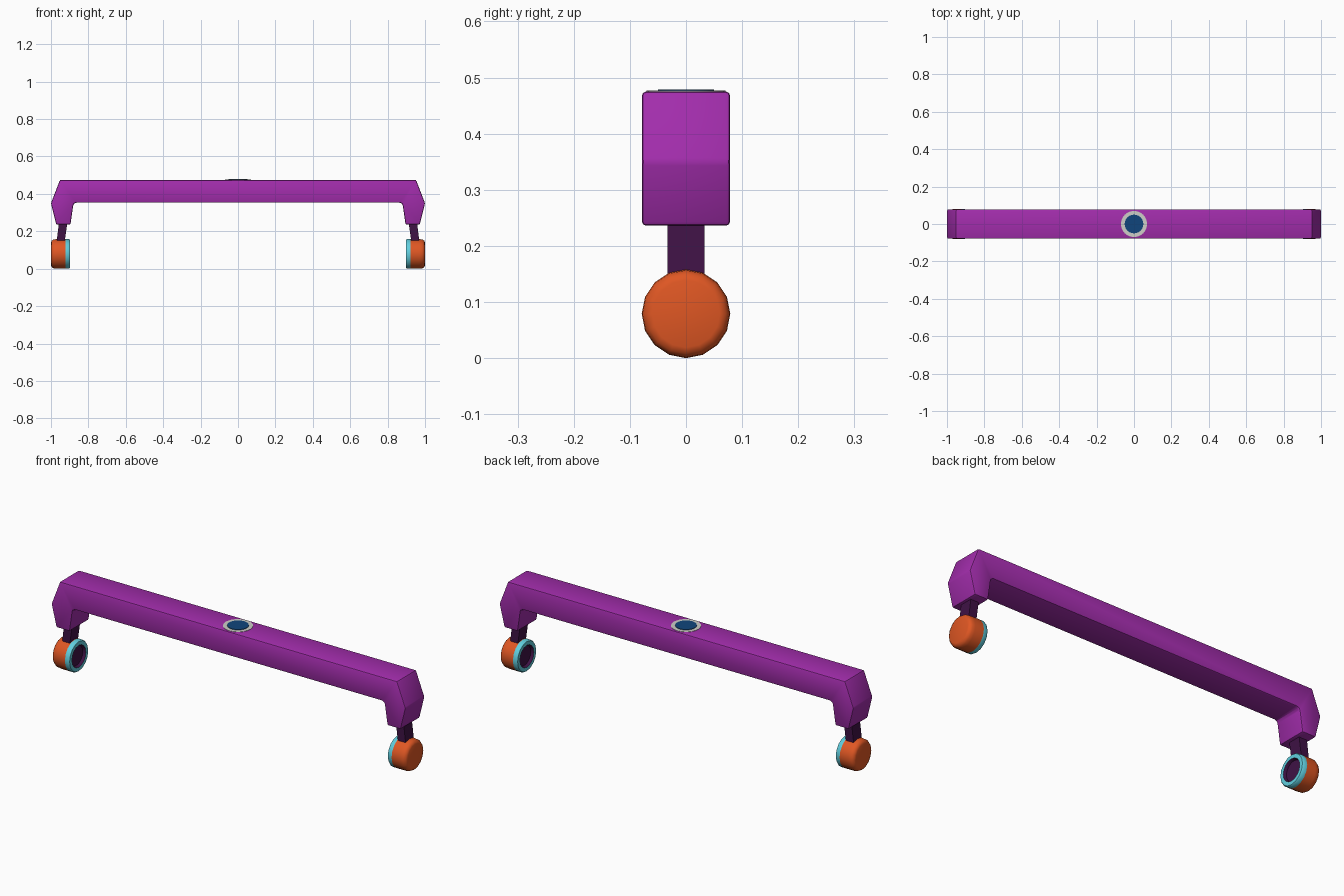
import bpy, bmesh, math

if "Cube" in bpy.data.objects:
    bpy.data.objects.remove(bpy.data.objects["Cube"])


def material(name, rgb):
    m = bpy.data.materials.new(name)
    m.diffuse_color = (*rgb, 1)
    m.use_nodes = True
    m.node_tree.nodes["Principled BSDF"].inputs["Base Color"].default_value = m.diffuse_color
    return m


PURPLE = material("purple", (0.36, 0.026, 0.41))
DARK = material("dark_purple", (0.05, 0.006, 0.06))
ORANGE = material("orange", (0.74, 0.095, 0.017))
CYAN = material("cyan", (0.12, 0.62, 0.73))
GREY = material("light_grey", (0.62, 0.62, 0.58))
BLUE = material("deep_blue", (0.005, 0.06, 0.2))


def finish(name, bm, mats, bevel=0, segments=2, angle=30):
    bmesh.ops.recalc_face_normals(bm, faces=bm.faces)
    me = bpy.data.meshes.new(name)
    bm.to_mesh(me)
    bm.free()
    ob = bpy.data.objects.new(name, me)
    bpy.context.collection.objects.link(ob)
    for m in mats:
        me.materials.append(m)
    bpy.ops.object.select_all(action='DESELECT')
    bpy.context.view_layer.objects.active = ob
    ob.select_set(True)
    if bevel:
        mod = ob.modifiers.new("bevel", 'BEVEL')
        mod.width, mod.segments = bevel, segments
        mod.limit_method, mod.angle_limit = 'ANGLE', math.radians(15)
        bpy.ops.object.modifier_apply(modifier="bevel")
    bpy.ops.object.shade_smooth_by_angle(angle=math.radians(angle))
    return ob


def extrude_profile(name, pts, half_y, mat, bevel=0):
    """Extrude an x-z outline symmetrically along y."""
    bm = bmesh.new()
    face = bm.faces.new([bm.verts.new((x, -half_y, z)) for x, z in pts])
    new = bmesh.ops.extrude_face_region(bm, geom=[face])["geom"]
    verts = [v for v in new if isinstance(v, bmesh.types.BMVert)]
    bmesh.ops.translate(bm, verts=verts, vec=(0, 2 * half_y, 0))
    return finish(name, bm, [mat], bevel)


def wheel(name, s):
    """Lathe around x: orange tyre, cyan inner rim, dark recessed hub."""
    n, zc = 16, 0.079
    profile = [(1.0, 0.060), (0.996, 0.071), (0.985, 0.0775), (0.97, 0.079),
               (0.922, 0.079), (0.903, 0.079), (0.898, 0.075),
               (0.898, 0.056), (0.904, 0.053), (0.912, 0.051)]
    bm = bmesh.new()
    rings = []
    for x, r in profile:
        rings.append([bm.verts.new((s * x, r * math.cos(2 * math.pi * i / n),
                                    zc + r * math.sin(2 * math.pi * i / n)))
                      for i in range(n)])
    bm.faces.new(rings[0])
    bm.faces.new(rings[-1]).material_index = 2
    for k, (a, b) in enumerate(zip(rings, rings[1:])):
        for i in range(n):
            f = bm.faces.new((a[i], a[(i + 1) % n], b[(i + 1) % n], b[i]))
            f.material_index = 0 if k < 4 else 1 if k < 7 else 2
    return finish(name, bm, [ORANGE, CYAN, DARK], angle=40)


def disc(name, r, z0, z1, mat):
    bm = bmesh.new()
    bmesh.ops.create_cone(bm, cap_ends=True, segments=24, radius1=r, radius2=r,
                          depth=z1 - z0)
    bmesh.ops.translate(bm, verts=bm.verts, vec=(0, 0, (z0 + z1) / 2))
    return finish(name, bm, [mat])


# Beam with angled downturned ends
half = [(0.952, 0.475), (1.0, 0.35), (0.972, 0.236), (0.896, 0.236),
        (0.880, 0.345), (0.868, 0.353)]
outline = half + [(-x, z) for x, z in reversed(half)]
extrude_profile("beam", outline, 0.0785, PURPLE, bevel=0.01)

# Struts and wheels on both ends
for side, s in (("right", 1), ("left", -1)):
    strut = [(0.957, 0.25), (0.976, 0.09), (0.934, 0.09), (0.912, 0.25)]
    extrude_profile(side + "_strut", [(s * x, z) for x, z in strut], 0.033, DARK)
    wheel(side + "_wheel", s)

# Round button on top of the beam
disc("button_rim", 0.070, 0.471, 0.4765, GREY)
disc("button_centre", 0.050, 0.472, 0.479, BLUE)
